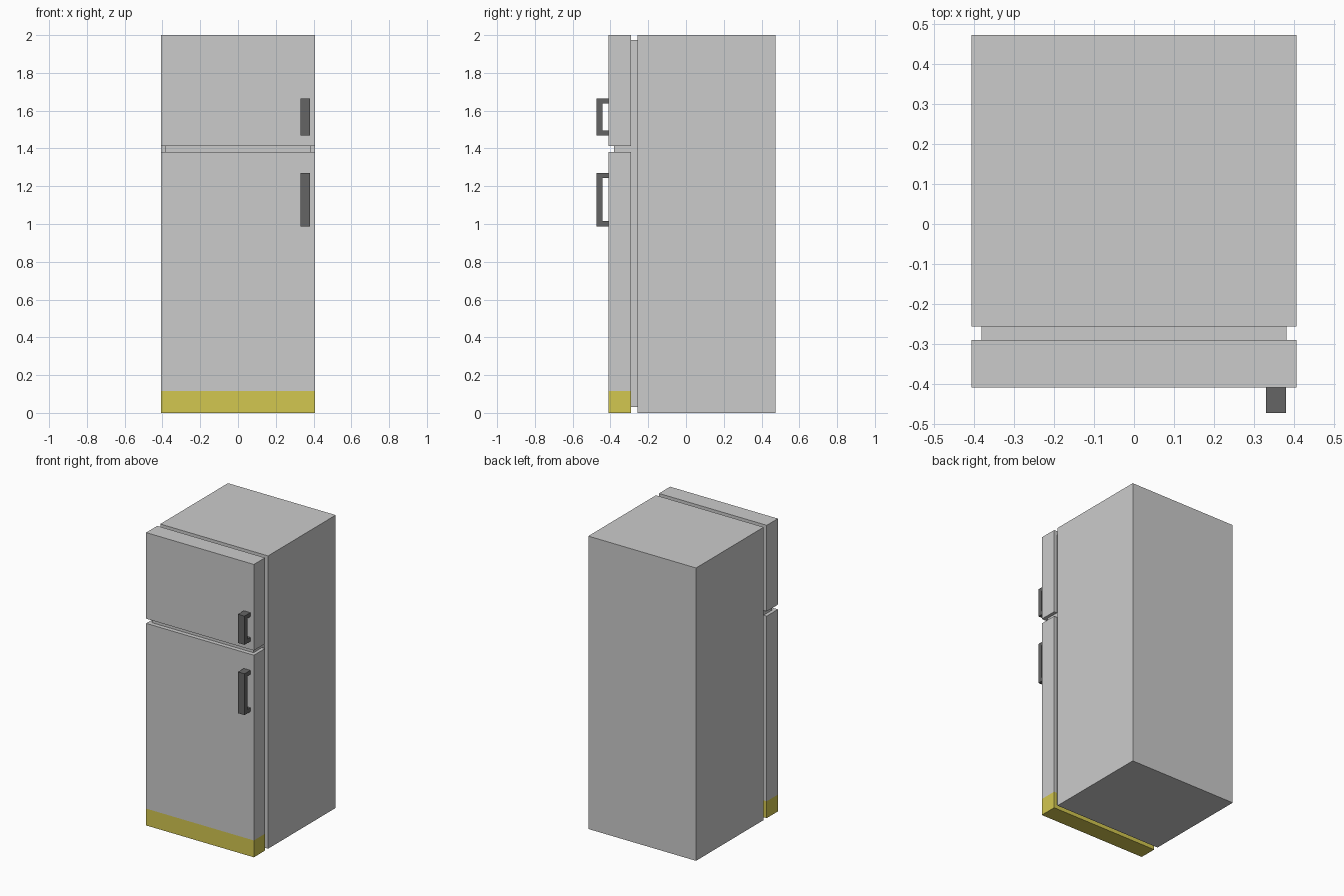
import bpy, bmesh

if "Cube" in bpy.data.objects:
    bpy.data.objects.remove(bpy.data.objects["Cube"])

W = 0.407                      # half width of cabinet and doors
DOOR_Y = (-0.41, -0.29)        # front and back of the doors


def finish(name, bm):
    bmesh.ops.recalc_face_normals(bm, faces=bm.faces)
    mesh = bpy.data.meshes.new(name)
    bm.to_mesh(mesh)
    bm.free()
    obj = bpy.data.objects.new(name, mesh)
    bpy.context.collection.objects.link(obj)
    return obj


def prism(name, profile, x0, x1, cut_z=None):
    """Extrude a (y, z) profile along x, with an optional level loop cut."""
    bm = bmesh.new()
    face = bm.faces.new([bm.verts.new((x0, y, z)) for y, z in profile])
    ext = bmesh.ops.extrude_face_region(bm, geom=[face])
    verts = [v for v in ext["geom"] if isinstance(v, bmesh.types.BMVert)]
    bmesh.ops.translate(bm, verts=verts, vec=(x1 - x0, 0, 0))
    if cut_z is not None:
        bmesh.ops.bisect_plane(bm, geom=bm.verts[:] + bm.edges[:] + bm.faces[:],
                               plane_co=(0, 0, cut_z), plane_no=(0, 0, 1))
    return finish(name, bm)


def box(name, half_x, y, z, cut_z=None):
    profile = [(y[0], z[0]), (y[1], z[0]), (y[1], z[1]), (y[0], z[1])]
    return prism(name, profile, -half_x, half_x, cut_z)


def material(name, color):
    mat = bpy.data.materials.new(name)
    mat.diffuse_color = color
    mat.use_nodes = True
    mat.node_tree.nodes["Principled BSDF"].inputs["Base Color"].default_value = mat.diffuse_color
    return mat


grey = material("door_grey", (0.69, 0.69, 0.69, 1))
yellow = material("base_yellow", (0.65, 0.57, 0.08, 1))
black = material("handle_black", (0.13, 0.13, 0.13, 1))

# Cabinet and the recessed seal in front of it
box("cabinet", W, (-0.257, 0.473), (0, 2))
box("door_seal", 0.382, (-0.29, -0.257), (0.03, 1.975))

# Freezer door, recessed divider and main door
box("freezer_door", W, DOOR_Y, (1.412, 2))
box("door_divider", 0.384, (-0.381, -0.29), (1.38, 1.412))
main_door = box("main_door", W, DOOR_Y, (0, 1.38), cut_z=0.115)

# Yellow band along the foot of the main door
main_door.data.materials.append(grey)
main_door.data.materials.append(yellow)
for poly in main_door.data.polygons:
    poly.material_index = 1 if poly.center.z < 0.115 else 0

# C-shaped handles
for name, z0, z1 in (("freezer_handle", 1.468, 1.664), ("main_handle", 0.988, 1.27)):
    front, back, grip, leg = -0.473, -0.41, 0.03, 0.027
    profile = [(back, z0), (front, z0), (front, z1), (back, z1),
               (back, z1 - leg), (front + grip, z1 - leg),
               (front + grip, z0 + leg), (back, z0 + leg)]
    handle = prism(name, profile, 0.331, 0.381)
    handle.data.materials.append(black)
